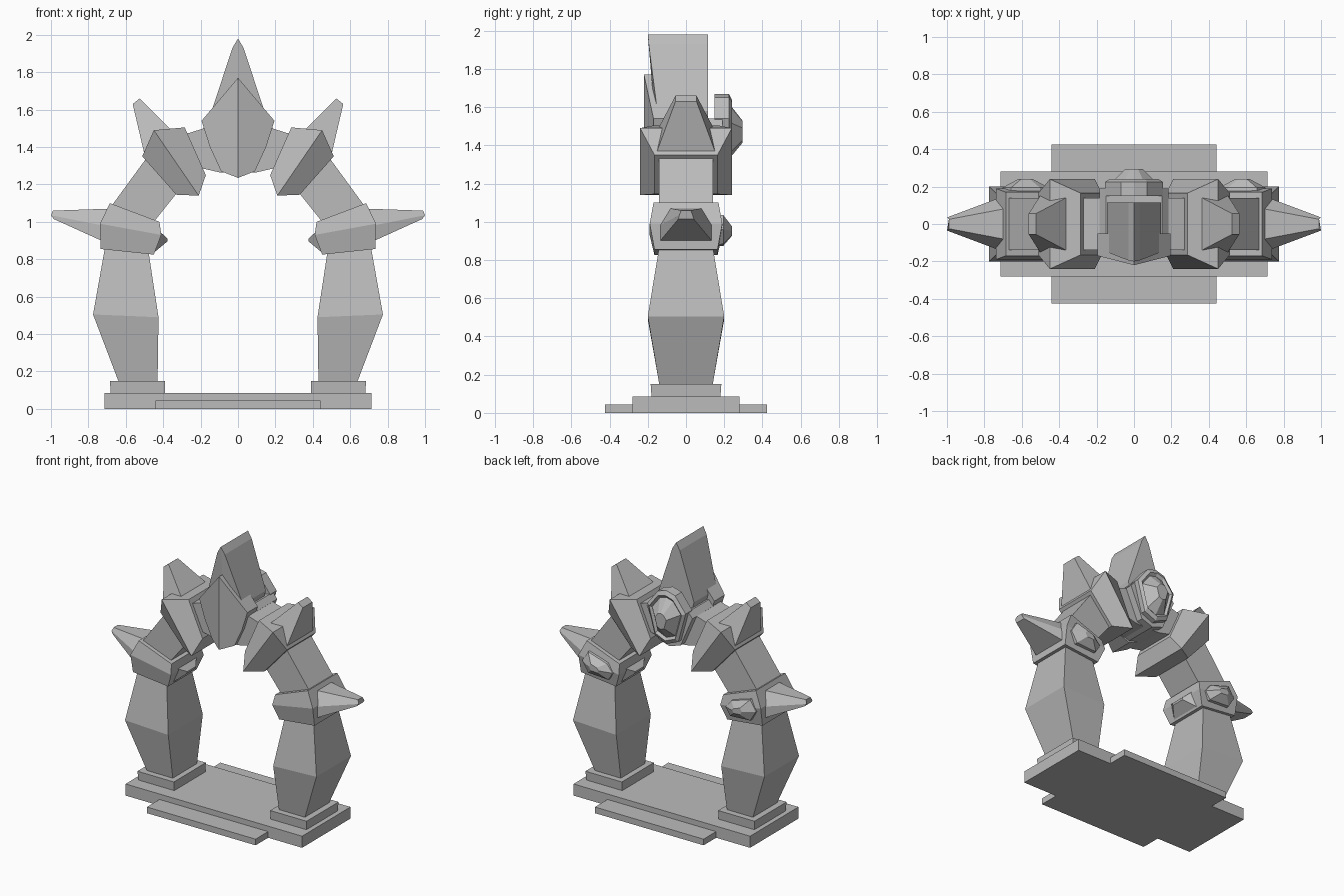
import bpy, bmesh

if "Cube" in bpy.data.objects:
    bpy.data.objects.remove(bpy.data.objects["Cube"])

stone = bpy.data.materials.new("grey stone")
stone.use_nodes = True
GREY = (0.5, 0.5, 0.5, 1)
stone.diffuse_color = GREY
stone.node_tree.nodes["Principled BSDF"].inputs["Base Color"].default_value = GREY


def skin(name, rings, closed=True, mirror=True):
    """Skin a run of matching rings, cap both ends and mirror across x."""
    bm = bmesh.new()
    rows = [[bm.verts.new(p) for p in ring] for ring in rings]
    n = len(rows[0])
    for a, b in zip(rows, rows[1:]):
        for i in range(n if closed else n - 1):
            j = (i + 1) % n
            bm.faces.new((a[i], a[j], b[j], b[i]))
    bm.faces.new(rows[0][::-1])
    bm.faces.new(rows[-1])
    bmesh.ops.recalc_face_normals(bm, faces=bm.faces)
    mesh = bpy.data.meshes.new(name)
    bm.to_mesh(mesh)
    bm.free()
    mesh.materials.append(stone)
    obj = bpy.data.objects.new(name, mesh)
    bpy.context.collection.objects.link(obj)
    if mirror:
        mod = obj.modifiers.new("mirror", "MIRROR")
        mod.use_clip = not closed
    return obj


def loft(name, *sections):
    """Each section runs from (x1, z1) to (x2, z2) and is 2 * y deep."""
    skin(name, [[(x1, -y, z1), (x2, -y, z2), (x2, y, z2), (x1, y, z1)]
                for x1, z1, x2, z2, y in sections])


def slab(name, x, y, z):
    skin(name, [[(-x, -y, h), (x, -y, h), (x, y, h), (-x, y, h)] for h in (0, z)],
         mirror=False)


def scaled(profile, centre, y, s):
    cx, cz = centre
    return [(cx + (x - cx) * s, y, cz + (z - cz) * s) for x, z in profile]


# Base
slab("base_slab", 0.715, 0.28, 0.085)
slab("base_step", 0.44, 0.425, 0.045)
loft("leg_plinth", (0.39, 0.08, 0.68, 0.08, 0.18), (0.39, 0.15, 0.685, 0.15, 0.185))

# Legs and arch
loft("leg", (0.43, 0.15, 0.64, 0.15, 0.14), (0.425, 0.49, 0.775, 0.505, 0.2),
     (0.48, 0.85, 0.71, 0.87, 0.14))
loft("arch_side", (0.45, 1.0, 0.68, 1.08, 0.14), (0.33, 1.15, 0.49, 1.34, 0.14))
loft("arch_top", (0.21, 1.29, 0.31, 1.46, 0.14), (0.1, 1.265, 0.15, 1.51, 0.14),
     (0, 1.26, 0, 1.52, 0.14))

# Lower bands with their spikes and gems
loft("lower_band", (0.45, 0.825, 0.735, 0.855, 0.165),
     (0.41, 0.93, 0.738, 0.99, 0.19), (0.42, 1.0, 0.685, 1.1, 0.17))
skin("lower_spike", [
    [(0.72, -0.14, 0.895), (0.72, 0.14, 0.895), (0.72, 0.14, 0.98),
     (0.7, 0.08, 1.07), (0.7, -0.08, 1.07), (0.72, -0.14, 0.98)],
    [(0.985, -0.04, 1.015), (0.985, 0.04, 1.015), (1, 0.035, 1.035),
     (0.99, 0.025, 1.06), (0.99, -0.025, 1.06), (1, -0.035, 1.035)]])
hexagon = [(0.45, 0.93), (0.49, 0.87), (0.66, 0.88), (0.71, 0.96), (0.66, 1.04), (0.5, 0.99)]
skin("lower_back_gem", [scaled(hexagon, (0.58, 0.95), y, s)
                        for y, s in ((0.15, 1), (0.195, 0.95), (0.24, 0.3))])
loft("lower_inner_gem", (0.45, 0.835, 0.42, 0.95, 0.12), (0.378, 0.895, 0.376, 0.91, 0.05))

# Upper blocks with their spikes
loft("upper_block", (0.33, 1.145, 0.512, 1.35, 0.165),
     (0.21, 1.14, 0.45, 1.49, 0.24), (0.172, 1.25, 0.285, 1.505, 0.165))
loft("upper_spike", (0.335, 1.47, 0.5, 1.36, 0.155), (0.525, 1.66, 0.563, 1.63, 0.055))

# Keystone: right halves, listed from top centre to bottom centre
shield = [(0, 1.77), (0.195, 1.54), (0.15, 1.4), (0.09, 1.27), (0, 1.235)]
skin("keystone_shield", [[(x, -0.17 if x else -0.22, z) for x, z in shield],
                         [(x, -0.05, z) for x, z in shield]], closed=False)
core = [(0, 1.52), (0.15, 1.54), (0.185, 1.5), (0.09, 1.28), (0, 1.25)]
skin("keystone_core", [[(x, y, z) for x, z in core] for y in (-0.1, 0.19)], closed=False)
spire = [(0, 1.98, -0.2), (0.03, 1.93, -0.195), (0.145, 1.58, -0.15),
         (0.1, 1.4, -0.15), (0, 1.4, -0.15)]
skin("keystone_spire", [[(x, y, z) for x, z, y in spire],
                        [(x, 0.115, z) for x, z, y in spire]], closed=False)
back = [(0, 1.67), (0.07, 1.65), (0.155, 1.54), (0.095, 1.32), (0, 1.28)]
skin("keystone_back_gem", [scaled(back, (0, 1.47), y, s) for y, s in
                           ((0.15, 1), (0.225, 1), (0.24, 0.85), (0.225, 0.75), (0.295, 0.3))],
     closed=False)
